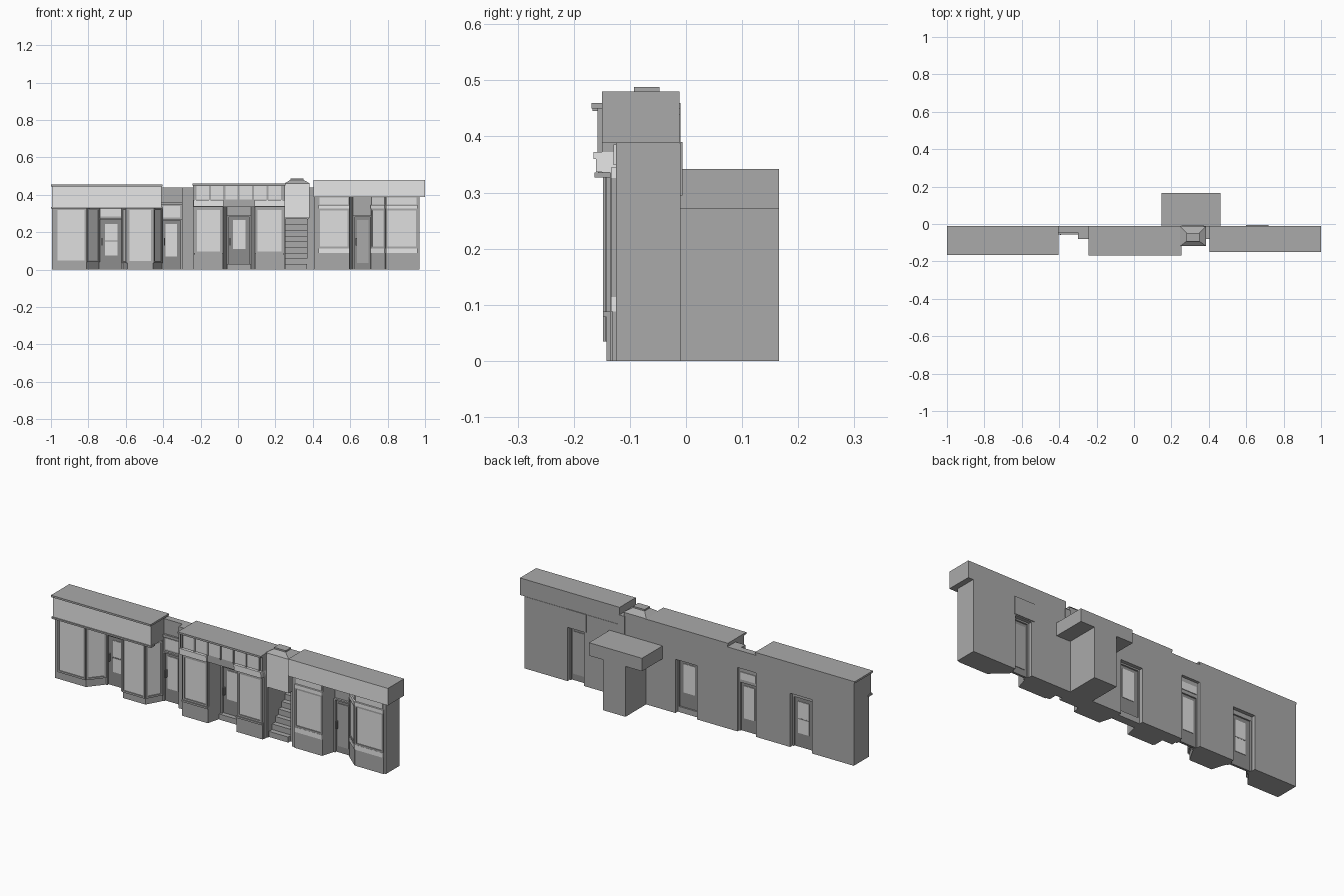
import bpy, bmesh
from mathutils import Vector

cube = bpy.data.objects.get("Cube")
if cube:
    bpy.data.objects.remove(cube)


def material(name, value):
    m = bpy.data.materials.new(name)
    m.use_nodes = True
    colour = (value, value, value, 1)
    m.diffuse_color = colour
    m.node_tree.nodes["Principled BSDF"].inputs["Base Color"].default_value = colour
    return m


WALL = material("mid grey wall", 0.4)
LIGHT = material("light grey trim", 0.8)
GLASS = material("pale grey glass", 0.74)
DOOR = material("dark grey door", 0.27)


def prism(name, plan, z0, z1, mat=WALL, front=None, top=None):
    """Extrude a plan outline; optionally taper it or colour the street face."""
    bm = bmesh.new()
    low = [bm.verts.new((x, y, z0)) for x, y in plan]
    high = [bm.verts.new((x, y, z1)) for x, y in (top or plan)]
    bm.faces.new(low)
    bm.faces.new(high)
    n = len(plan)
    for i in range(n):
        j = (i + 1) % n
        bm.faces.new((low[i], low[j], high[j], high[i]))
    bmesh.ops.recalc_face_normals(bm, faces=bm.faces)
    bm.normal_update()
    mesh = bpy.data.meshes.new(name)
    mesh.materials.append(mat)
    if front:
        mesh.materials.append(front)
        for f in bm.faces:
            f.material_index = int(f.normal.y < -0.9)
    bm.to_mesh(mesh)
    bm.free()
    ob = bpy.data.objects.new(name, mesh)
    bpy.context.collection.objects.link(ob)
    return ob


def rect(x0, x1, y0, y1):
    return [(x0, y0), (x1, y0), (x1, y1), (x0, y1)]


def box(name, x0, x1, y0, y1, z0, z1, mat=WALL, front=None):
    return prism(name, rect(x0, x1, y0, y1), z0, z1, mat, front)


def plate(name, p, q, a, b, z0, z1, depth, mat):
    """Plate on the wall line p to q, from distance a to b, standing out by depth."""
    p, q = Vector(p), Vector(q)
    d = (q - p).normalized()
    out = Vector((d.y, -d.x)) * depth
    s, e = p + d * a, p + d * b
    prism(name, [tuple(v) for v in (s + out, e + out, e, s)], z0, z1, mat)


def window(name, p, q, z0, z1, f=0.01, mat=WALL):
    """Glass plate with a raised frame."""
    w = (Vector(q) - Vector(p)).length
    plate(name + "_glass", p, q, f, w - f, z0 + f, z1 - f, 0.003, GLASS)
    for tag, a, b, c, d in (("left_stile", 0, f, z0, z1), ("right_stile", w - f, w, z0, z1),
                            ("bottom_rail", f, w - f, z0, z0 + f), ("top_rail", f, w - f, z1 - f, z1)):
        plate(name + "_" + tag, p, q, a, b, c, d, 0.008, mat)


def door(name, x0, x1, y, z0, z1, glass, pane=GLASS):
    """Door leaf with a pane seen from both sides, a frame and a handle."""
    gx0, gx1, gz0, gz1 = glass
    box(name + "_leaf", x0, x1, y, y + 0.012, z0, z1, DOOR)
    box(name + "_pane", gx0, gx1, y - 0.003, y + 0.015, gz0, gz1, pane)
    for side, a, b in (("left", x0, x0 + 0.008), ("right", x1 - 0.008, x1)):
        box(name + "_" + side + "_jamb", a, b, y - 0.012, y + 0.02, z0, z1)
    box(name + "_head", x0, x1, y - 0.012, y + 0.02, z1 - 0.008, z1)
    box(name + "_handle", x0 + 0.014, x0 + 0.02, y - 0.014, y, 0.13, 0.17, DOOR)


BACK = -0.01

# Left shop: splayed bays, door and corniced fascia
bay1 = [(-0.995, BACK), (-0.995, -0.14), (-0.81, -0.14), (-0.745, -0.06), (-0.745, BACK)]
bay2 = [(-0.615, BACK), (-0.615, -0.06), (-0.59, -0.14), (-0.455, -0.14), (-0.41, -0.06), (-0.41, BACK)]
prism("left_shop_bay_1", bay1, 0, 0.33)
prism("left_shop_bay_2", bay2, 0, 0.33)
window("left_shop_window_1", (-0.975, -0.14), (-0.81, -0.14), 0.04, 0.33)
window("left_shop_splay_1", bay1[2], bay1[3], 0.04, 0.33)
window("left_shop_window_2", bay2[2], bay2[3], 0.035, 0.33)
window("left_shop_splay_2", bay2[1], bay2[2], 0.035, 0.33)
window("left_shop_splay_3", bay2[3], bay2[4], 0.035, 0.33)
door("left_shop_door", -0.745, -0.615, -0.05, 0, 0.275, (-0.71, -0.645, 0.075, 0.245))
box("left_shop_door_bar", -0.71, -0.645, -0.056, -0.034, 0.15, 0.156, DOOR)
box("left_shop_transom", -0.745, -0.615, -0.05, -0.03, 0.275, 0.33, WALL)
plate("left_shop_transom_glass", (-0.735, -0.05), (-0.625, -0.05), 0, 0.11, 0.285, 0.325, 0.004, GLASS)
box("left_shop_door_header", -0.745, -0.615, -0.03, BACK, 0.29, 0.33)
box("left_shop_fascia", -0.995, -0.41, -0.157, BACK, 0.33, 0.445, WALL, LIGHT)
box("left_shop_cornice", -1, -0.405, -0.167, BACK, 0.445, 0.455)
box("left_shop_lower_moulding", -1, -0.405, -0.163, -0.13, 0.327, 0.336)

# Narrow link between the left and middle shops
box("link_wall", -0.41, -0.3, -0.045, BACK, 0.345, 0.44)
box("link_ledge", -0.41, -0.3, -0.055, -0.02, 0.345, 0.36)
box("link_pier", -0.3, -0.24, -0.08, BACK, 0, 0.44)
box("link_transom", -0.41, -0.3, -0.045, -0.025, 0.27, 0.345)
plate("link_transom_glass", (-0.4, -0.045), (-0.31, -0.045), 0, 0.09, 0.28, 0.34, 0.004, GLASS)
plate("link_transom_back_glass", (-0.31, -0.025), (-0.4, -0.025), 0, 0.09, 0.28, 0.32, 0.004, GLASS)
door("link_door", -0.41, -0.3, -0.045, 0, 0.27, (-0.388, -0.325, 0.07, 0.245))

# Middle shop: two bays, recessed door, lintel and clerestory
bay3 = [(-0.24, BACK), (-0.24, -0.135), (-0.08, -0.135), (-0.06, -0.06), (-0.06, BACK)]
bay4 = [(0.07, BACK), (0.07, -0.06), (0.09, -0.135), (0.25, -0.135), (0.25, BACK)]
prism("middle_shop_bay_1", bay3, 0, 0.335)
prism("middle_shop_bay_2", bay4, 0, 0.335)
for i, (x0, x1) in enumerate(((-0.235, -0.08), (0.09, 0.247))):
    n = str(i + 1)
    box("middle_shop_base_" + n, x0, x1, -0.142, -0.13, 0, 0.078)
    box("middle_shop_sill_" + n, x0, x1, -0.148, -0.13, 0.078, 0.088)
    window("middle_shop_window_" + n, (x0 + 0.005, -0.135), (x1 - 0.005, -0.135), 0.088, 0.328)
    box("middle_shop_lintel_" + n, x0 - 0.003, x1 + 0.003, -0.16, -0.12, 0.337, 0.36, LIGHT)
    box("middle_shop_lintel_lip_" + n, x0 - 0.003, x1 + 0.003, -0.165, -0.12, 0.36, 0.372, LIGHT)
door("middle_shop_door", -0.06, 0.07, -0.05, 0.02, 0.29, (-0.028, 0.04, 0.11, 0.265))
box("middle_shop_step", -0.06, 0.07, -0.075, -0.03, 0, 0.03)
box("middle_shop_transom", -0.06, 0.07, -0.05, BACK, 0.29, 0.335)
box("middle_shop_lintel_centre", -0.08, 0.09, -0.15, -0.12, 0.335, 0.372)
box("middle_shop_fascia", -0.24, 0.25, -0.15, BACK, 0.335, 0.45)
for i in range(6):
    x = -0.222 + i * 0.077
    box("clerestory_pane_" + str(i + 1), x, x + 0.066, -0.154, -0.15, 0.376, 0.447, GLASS)
for i in range(7):
    x = -0.228 + i * 0.077
    box("clerestory_mullion_" + str(i + 1), x - 0.004, x + 0.004, -0.158, -0.15, 0.372, 0.45)
box("middle_shop_cornice", -0.243, 0.253, -0.168, BACK, 0.45, 0.46)

# Stairway: steps, enclosing walls, rear landing and hood with a capped roof
STEPS = 9
for i in range(STEPS):
    box("stair_step_" + str(i + 1), 0.255, 0.37, -0.1 + i * 0.027, 0.156, i * 0.03, (i + 1) * 0.03)
box("stair_left_wall", 0.245, 0.255, -0.11, 0.166, 0, 0.272)
box("stair_right_wall", 0.37, 0.38, -0.08, 0.166, 0, 0.272)
box("stair_back_wall", 0.25, 0.375, 0.155, 0.166, 0, 0.272)
box("stair_landing_block", 0.147, 0.463, BACK, 0.166, 0.272, 0.342)
box("stair_right_pier", 0.375, 0.41, -0.08, BACK, 0, 0.44)
box("stair_hood", 0.25, 0.382, -0.115, -0.015, 0.275, 0.46, WALL, LIGHT)
prism("stair_hood_roof", rect(0.247, 0.385, -0.118, -0.013), 0.46, 0.48,
      top=rect(0.28, 0.35, -0.093, -0.047))
box("stair_hood_cap", 0.28, 0.35, -0.093, -0.047, 0.478, 0.488)

# Right shop: bays with sill and lintel bands, dark door and deep fascia
bay5 = [(0.41, BACK), (0.41, -0.125), (0.595, -0.125), (0.615, -0.06), (0.615, BACK)]
bay6 = [(0.715, BACK), (0.715, -0.06), (0.79, -0.125), (0.97, -0.125), (0.97, BACK)]
prism("right_shop_bay_1", bay5, 0, 0.388)
prism("right_shop_bay_2", bay6, 0, 0.388)
walls = (("left", (0.43, -0.125), bay5[2]), ("splay", bay6[1], bay6[2]), ("right", bay6[2], (0.96, -0.125)))
for tag, p, q in walls:
    w = (Vector(q) - Vector(p)).length
    name = "right_shop_" + tag
    plate(name + "_base", p, q, 0, w, 0, 0.088, 0.006, WALL)
    plate(name + "_sill", p, q, 0, w, 0.088, 0.114, 0.009, LIGHT)
    window(name + "_window", p, q, 0.114, 0.326, 0.009)
    plate(name + "_lintel", p, q, 0, w, 0.326, 0.345, 0.009, LIGHT)
    plate(name + "_upper_glass", p, q, 0.006, w - 0.006, 0.349, 0.386, 0.004, GLASS)
door("right_shop_door", 0.615, 0.715, -0.05, 0, 0.29, (0.635, 0.698, 0.035, 0.265), WALL)
box("right_shop_door_header", 0.615, 0.715, -0.05, BACK, 0.29, 0.388)
box("right_shop_back_panel", 0.6, 0.72, BACK, -0.006, 0.295, 0.39)
box("right_shop_fascia", 0.405, 1, -0.15, -0.012, 0.388, 0.48, WALL, LIGHT)
